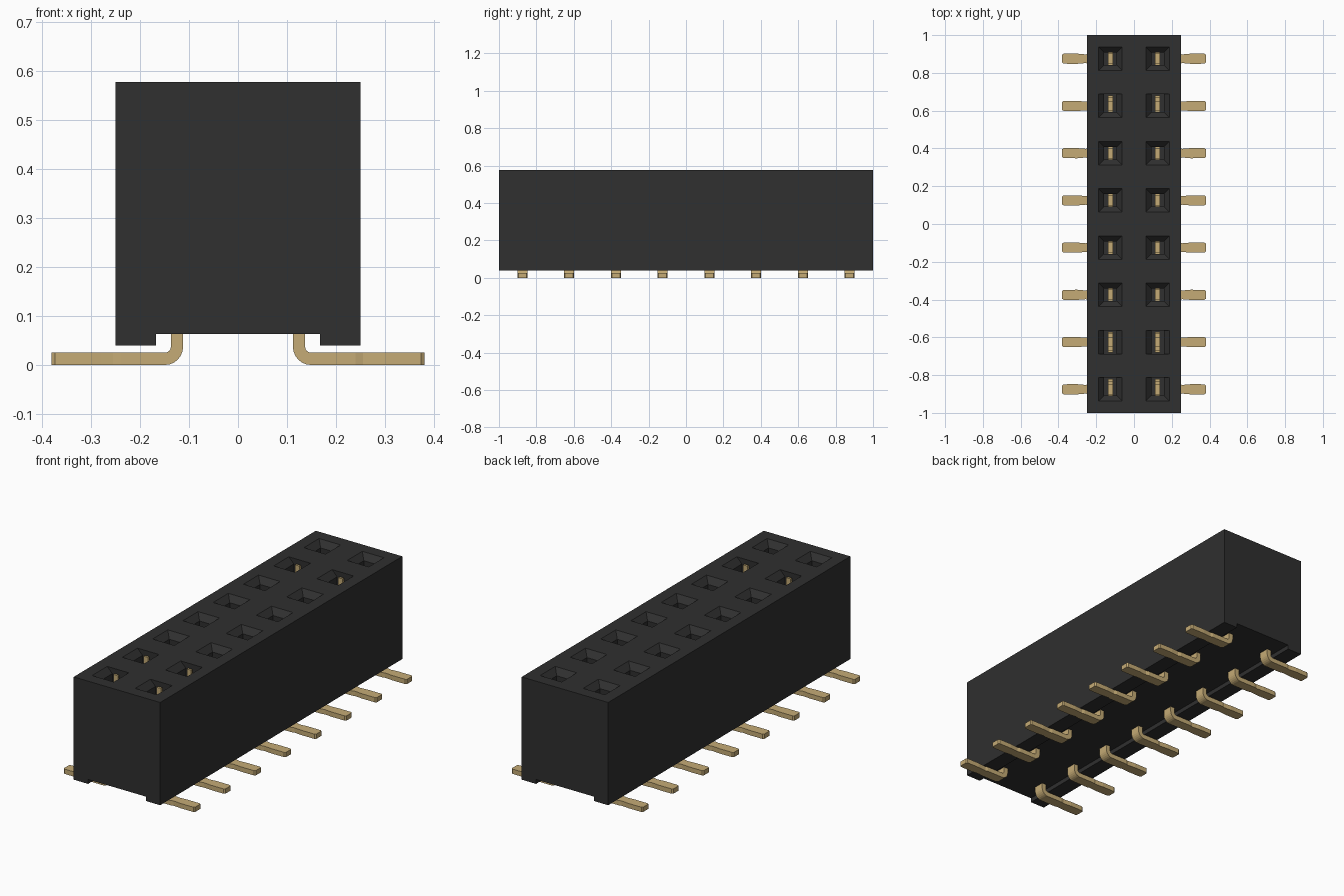
import bpy, bmesh, math

cube = bpy.data.objects.get("Cube")
if cube:
    bpy.data.objects.remove(cube, do_unlink=True)

TOP = 0.577
PITCH = 0.25
ROWS = [-0.875 + PITCH * i for i in range(8)]


def material(name, color):
    m = bpy.data.materials.new(name)
    m.use_nodes = True
    m.diffuse_color = (*color, 1)
    for n in m.node_tree.nodes:
        if n.type == 'BSDF_PRINCIPLED':
            n.inputs["Base Color"].default_value = (*color, 1)
    return m


black = material("black plastic", (0.029, 0.029, 0.029))
gold = material("gold metal", (0.56, 0.41, 0.18))


def finish(bm, name, mat):
    bmesh.ops.recalc_face_normals(bm, faces=bm.faces)
    me = bpy.data.meshes.new(name)
    bm.to_mesh(me)
    bm.free()
    ob = bpy.data.objects.new(name, me)
    bpy.context.collection.objects.link(ob)
    me.materials.append(mat)
    return ob


def loft(bm, rings):
    """Closed solid through a list of equal-sized point rings."""
    loops = [[bm.verts.new(p) for p in r] for r in rings]
    n = len(loops[0])
    for a, b in zip(loops, loops[1:]):
        for i in range(n):
            j = (i + 1) % n
            bm.faces.new((a[i], a[j], b[j], b[i]))
    bm.faces.new(loops[0])
    bm.faces.new(loops[-1])


def rect(x0, x1, y0, y1, z):
    return [(x0, y0, z), (x1, y0, z), (x1, y1, z), (x0, y1, z)]


# Housing: block with a channel along the underside
profile = [(-0.25, 0.04), (-0.167, 0.04), (-0.167, 0.063), (0.167, 0.063),
           (0.167, 0.04), (0.25, 0.04), (0.25, TOP), (-0.25, TOP)]
bm = bmesh.new()
loft(bm, [[(x, y, z) for x, z in profile] for y in (-1, 1)])
housing = finish(bm, "housing", black)

# Sockets: square funnel over a shaft; a few are open at one or both ends
open_ends = {0: (0, 1), 1: (1, 1), 6: (0, 1)}
OUT, INN, DEPTH = 0.0625, 0.033, 0.03
bm = bmesh.new()
for i, y in enumerate(ROWS):
    back, front = open_ends.get(i, (0, 0))
    y0 = y - (OUT if back else INN)
    y1 = y + (OUT if front else INN)
    for x in (-0.125, 0.125):
        wide = (x - OUT, x + OUT, y - OUT, y + OUT)
        slim = (x - INN, x + INN, y0, y1)
        loft(bm, [rect(*wide, TOP + 0.02), rect(*wide, TOP),
                  rect(*slim, TOP - DEPTH), rect(*slim, 0.12)])
cutter = finish(bm, "socket_cutter", black)
cutter.hide_render = True

mod = housing.modifiers.new("sockets", 'BOOLEAN')
mod.operation = 'DIFFERENCE'
mod.solver = 'EXACT'
mod.object = cutter
bpy.context.view_layer.objects.active = housing
housing.select_set(True)
bpy.ops.object.modifier_apply(modifier=mod.name)
bpy.data.objects.remove(cutter, do_unlink=True)

# Pin path: x, z, direction angle of the section, half width
T = 0.0125
BEND, R = (0.149, 0.037), 0.0245
path = [(0.1245, 0.2, math.pi, 0.027)]
for k in range(7):
    a = math.pi + k * math.pi / 12
    path.append((BEND[0] + R * math.cos(a), BEND[1] + R * math.sin(a), a, 0.027))
down = 1.5 * math.pi
path += [(x, 0.0125, down, w) for x, w in
         ((0.24, 0.027), (0.255, 0.023), (0.28, 0.025), (0.30, 0.027),
          (0.373, 0.0265), (0.38, 0.021))]


def pin(name, side, y):
    bm = bmesh.new()
    rings = []
    for x, z, a, w in path:
        dx, dz = T * math.cos(a), T * math.sin(a)
        rings.append([(side * (x + dx), y - w, z + dz), (side * (x + dx), y + w, z + dz),
                      (side * (x - dx), y + w, z - dz), (side * (x - dx), y - w, z - dz)])
    loft(bm, rings)
    # Forked contact inside the socket
    x0, x1 = sorted((side * 0.112, side * 0.137))
    for s in (-1, 1):
        a, b = sorted((y + s * 0.042, y + s * 0.054))
        loft(bm, [rect(x0, x1, a, b, 0.15), rect(x0, x1, a, b, TOP - 0.021)])
        a, b = sorted((y + s * 0.027, y + s * 0.042))
        loft(bm, [rect(x0, x1, a, b, 0.15), rect(x0, x1, a, b, 0.19)])
    finish(bm, name, gold)


for i, y in enumerate(ROWS):
    pin(f"left_pin_{i + 1}", 1, y)
    pin(f"right_pin_{i + 1}", -1, y)
